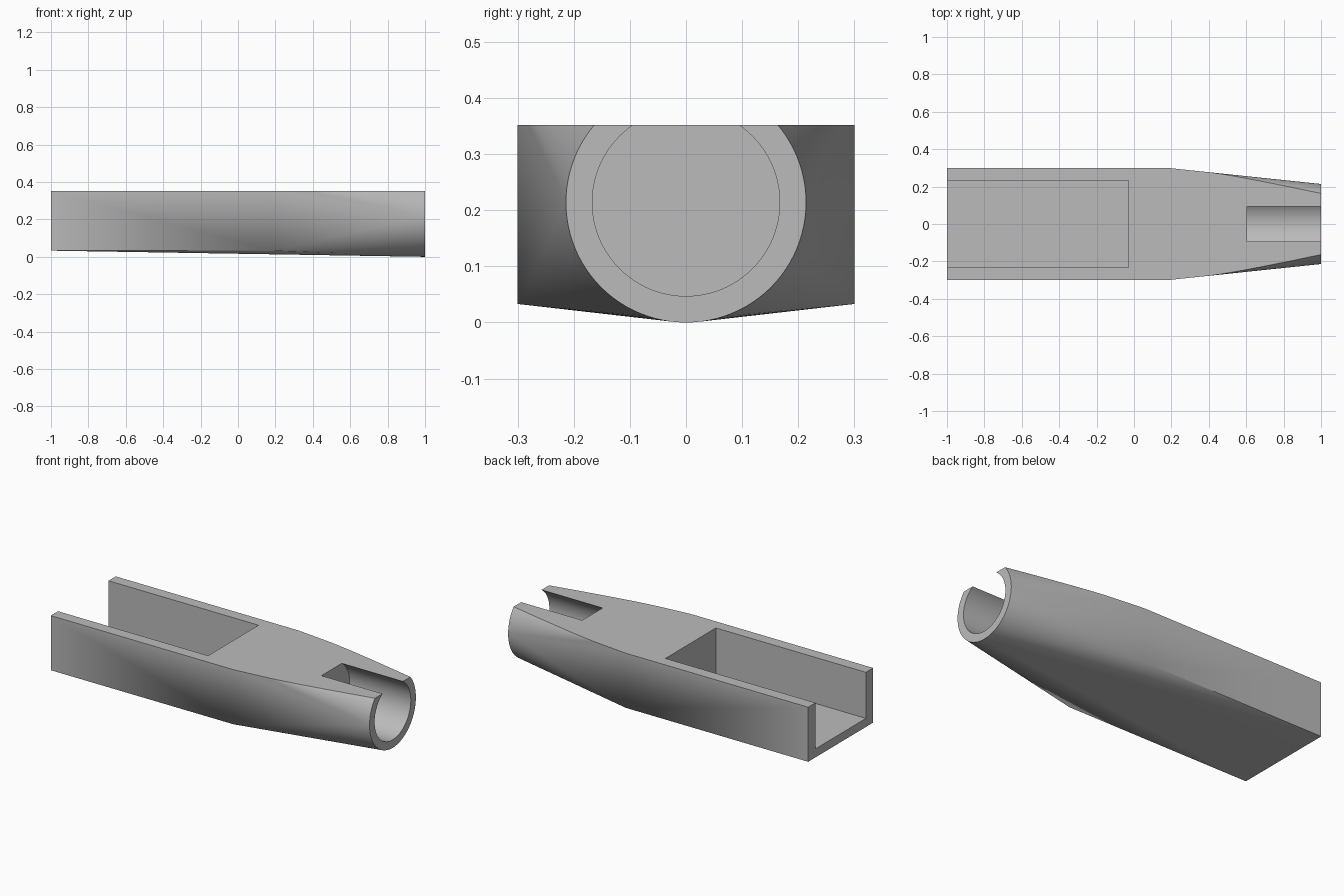
import bpy
import bmesh
import math
from mathutils import Matrix, Vector

if "Cube" in bpy.data.objects:
    bpy.data.objects.remove(bpy.data.objects["Cube"])

RADIUS, BORE = 0.214, 0.167      # socket outer and inner radius
TOP, BASE = 0.352, 0.033         # cut plane and underside of the square end
HALF_WIDTH = 0.3
SHOULDER = 0.18                  # where the square end starts to taper

gray = bpy.data.materials.new("plain gray")
gray.use_nodes = True
color = (0.5, 0.5, 0.5, 1)
gray.diffuse_color = color
gray.node_tree.nodes["Principled BSDF"].inputs["Base Color"].default_value = color


def make_object(name, bm):
    bmesh.ops.recalc_face_normals(bm, faces=bm.faces)
    mesh = bpy.data.meshes.new(name)
    bm.to_mesh(mesh)
    bm.free()
    mesh.materials.append(gray)
    obj = bpy.data.objects.new(name, mesh)
    bpy.context.collection.objects.link(obj)
    return obj


def box(name, low, high):
    bm = bmesh.new()
    low, high = Vector(low), Vector(high)
    bmesh.ops.create_cube(bm, size=1, matrix=Matrix.Translation((low + high) / 2)
                          @ Matrix.Diagonal((high - low).to_4d()))
    return make_object(name, bm)


def cylinder(name, radius, start, end):
    bm = bmesh.new()
    turn = Matrix.Rotation(math.pi / 2, 4, 'Y')
    place = Matrix.Translation(((start + end) / 2, 0, RADIUS))
    bmesh.ops.create_cone(bm, cap_ends=True, segments=96, radius1=radius,
                          radius2=radius, depth=end - start, matrix=place @ turn)
    return make_object(name, bm)


def cut(target, cutter):
    cutter.hide_render = True
    mod = target.modifiers.new(cutter.name, 'BOOLEAN')
    mod.operation = 'DIFFERENCE'
    mod.solver = 'EXACT'
    mod.object = cutter
    bpy.context.view_layer.objects.active = target
    bpy.ops.object.modifier_apply(modifier=mod.name)
    bpy.data.objects.remove(cutter)


# Body: hull from a square block to a round end, symmetric about the bore axis
bm = bmesh.new()
for x in (-1, SHOULDER):
    for y in (-HALF_WIDTH, HALF_WIDTH):
        for z in (BASE, 2 * RADIUS - BASE):
            bm.verts.new((x, y, z))
bmesh.ops.create_circle(bm, segments=96, radius=RADIUS,
                        matrix=Matrix.Translation((1, 0, RADIUS))
                        @ Matrix.Rotation(math.pi / 2, 4, 'Y'))
bmesh.ops.convex_hull(bm, input=bm.verts)
bmesh.ops.dissolve_limit(bm, angle_limit=0.001, verts=bm.verts, edges=bm.edges)
body = make_object("adapter_body", bm)

# Flat top, open channel at the square end, bore at the round end
cut(body, box("top_cutter", (-2, -1, TOP), (2, 1, 1)))
cut(body, box("channel_cutter", (-1.5, -0.233, 0.083), (-0.03, 0.233, 1)))
cut(body, cylinder("bore_cutter", BORE, 0.605, 1.5))

bpy.ops.object.select_all(action='DESELECT')
body.select_set(True)
bpy.context.view_layer.objects.active = body
bpy.ops.object.shade_smooth_by_angle(angle=math.radians(20))
